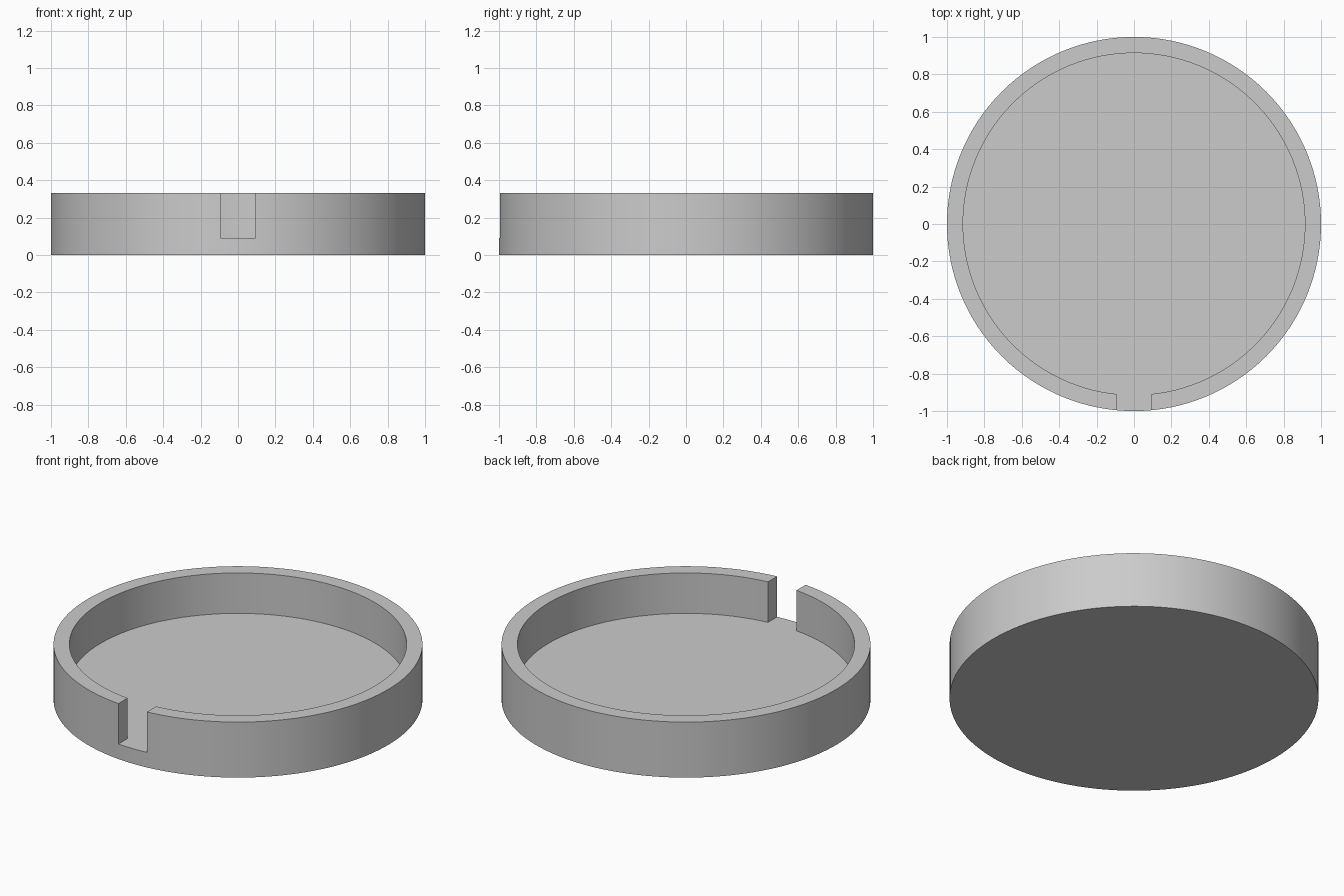
import bpy, bmesh, math

if "Cube" in bpy.data.objects:
    bpy.data.objects.remove(bpy.data.objects["Cube"])

R, R_IN = 1.0, 0.914          # outer and inner radius
H, FLOOR = 0.332, 0.09        # total height and floor thickness
SLOT = 0.094                  # half width of the wall slot
SEG = 128


def prism(name, outline, z0, z1):
    """Extrude a flat outline from z0 to z1."""
    bm = bmesh.new()
    face = bm.faces.new([bm.verts.new((x, y, z0)) for x, y in outline])
    top = bmesh.ops.extrude_face_region(bm, geom=[face])["geom"]
    for v in top:
        if isinstance(v, bmesh.types.BMVert):
            v.co.z = z1
    bmesh.ops.recalc_face_normals(bm, faces=bm.faces)
    mesh = bpy.data.meshes.new(name)
    bm.to_mesh(mesh)
    bm.free()
    obj = bpy.data.objects.new(name, mesh)
    bpy.context.collection.objects.link(obj)
    return obj


def arc(r, a0, a1, n):
    return [(r * math.cos(a0 + (a1 - a0) * i / n), r * math.sin(a0 + (a1 - a0) * i / n))
            for i in range(n + 1)]


# Round tray body
tray = prism("round_tray", arc(R, 0, 2 * math.pi, SEG)[:-1], 0, H)

# Keyhole cutter: round pocket joined to the front slot
gap = math.asin(SLOT / R_IN)
keyhole = arc(R_IN, -math.pi / 2 + gap, 1.5 * math.pi - gap, SEG)
keyhole += [(-SLOT, -1.2), (SLOT, -1.2)]
cutter = prism("pocket_cutter", keyhole, FLOOR, H + 0.2)
cutter.hide_render = True

cut = tray.modifiers.new("pocket", 'BOOLEAN')
cut.operation = 'DIFFERENCE'
cut.solver = 'EXACT'
cut.object = cutter
bpy.context.view_layer.objects.active = tray
tray.select_set(True)
bpy.ops.object.modifier_apply(modifier=cut.name)
bpy.data.objects.remove(cutter)

# Smooth round walls with sharp rims
bpy.ops.object.shade_smooth_by_angle(angle=math.radians(30))

# Plain grey
grey = bpy.data.materials.new("light_grey")
grey.diffuse_color = (0.6, 0.6, 0.6, 1)
grey.use_nodes = True
grey.node_tree.nodes["Principled BSDF"].inputs["Base Color"].default_value = grey.diffuse_color
tray.data.materials.clear()
tray.data.materials.append(grey)
